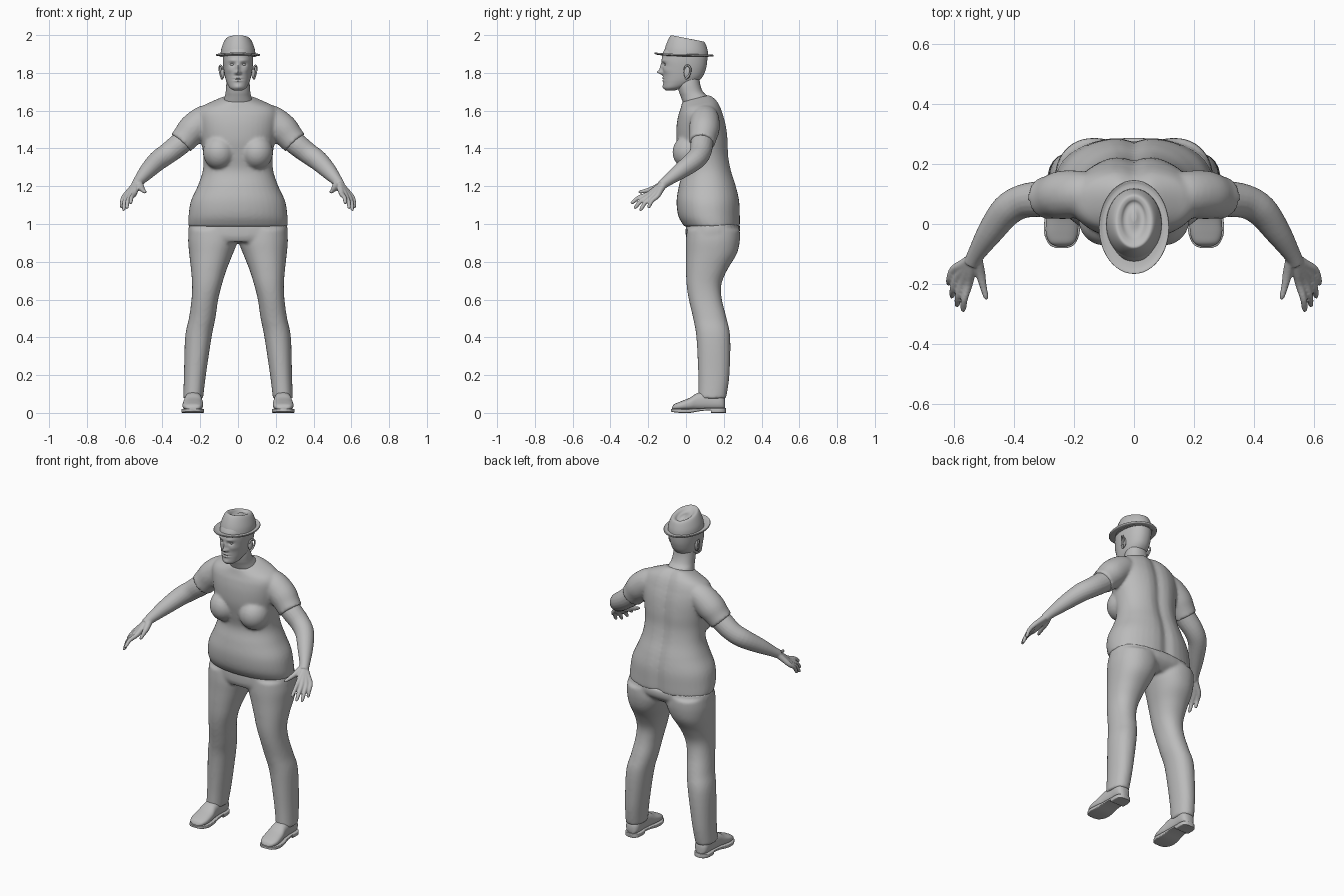
import bpy, bmesh, math
from mathutils import Vector, Matrix

grey = bpy.data.materials.new("plain grey")
grey.diffuse_color = (0.5, 0.5, 0.5, 1)


def spline(rows, k):
    """Catmull-Rom samples through rows of numbers"""
    out, n = [], len(rows)
    for i in range(n - 1):
        quad = zip(rows[max(i - 1, 0)], rows[i], rows[i + 1], rows[min(i + 2, n - 1)])
        quad = list(quad)
        for j in range(k):
            t = j / k
            out.append([.5 * (2*q + (r-p)*t + (2*p-5*q+4*r-s)*t*t + (3*q-p-3*r+s)*t**3)
                        for p, q, r, s in quad])
    return out + [list(rows[-1])]


def skin(bm, rings):
    """Bridge point rings and cap both ends"""
    vs = [[bm.verts.new(p) for p in ring] for ring in rings]
    n = len(vs[0])
    for a, b in zip(vs, vs[1:]):
        for i in range(n):
            bm.faces.new((a[i], a[(i+1) % n], b[(i+1) % n], b[i]))
    bm.faces.new(vs[0])
    bm.faces.new(vs[-1])


def loft(bm, rows, axis='z', s=1, p=2.2, n=40, k=5, fix=None):
    """Superelliptic sections, rows of (position, centre x, half width, low, high)"""
    rings = []
    for t, c, h, lo, hi in spline(rows, k):
        ring = []
        for i in range(n):
            a = 2 * math.pi * i / n
            ca, sa = math.cos(a), math.sin(a)
            u = s * c + h * math.copysign(abs(ca) ** (2/p), ca)
            v = (lo+hi)/2 + (hi-lo)/2 * math.copysign(abs(sa) ** (2/p), sa)
            pt = Vector((u, v, t) if axis == 'z' else (u, t, v))
            ring.append(fix(pt) if fix else pt)
        rings.append(ring)
    skin(bm, rings)


def tube(bm, rows, s=1, ref=(0, 0, 1), n=20, k=4):
    """Round tube along rows of (x, y, z, radius)"""
    pts = spline(rows, k)
    rings = []
    for i, (x, y, z, r) in enumerate(pts):
        d = Vector(pts[min(i+1, len(pts)-1)][:3]) - Vector(pts[max(i-1, 0)][:3])
        side = d.cross(Vector(ref)).normalized()
        up = side.cross(d).normalized()
        ring = [Vector((x, y, z)) + r * (math.cos(a) * side + math.sin(a) * up)
                for a in (2*math.pi*j/n for j in range(n))]
        rings.append([Vector((s*q.x, q.y, q.z)) for q in ring])
    skin(bm, rings)


def ball(bm, loc, size):
    bmesh.ops.create_uvsphere(bm, u_segments=24, v_segments=16, radius=1,
                              matrix=Matrix.Translation(loc) @ Matrix.Diagonal((*size, 1)))


def finish(bm, name, voxel=0, smooth=0, mirror=False):
    bmesh.ops.recalc_face_normals(bm, faces=bm.faces)
    me = bpy.data.meshes.new(name)
    bm.to_mesh(me)
    bm.free()
    me.materials.append(grey)
    ob = bpy.data.objects.new(name, me)
    bpy.context.collection.objects.link(ob)
    bpy.ops.object.select_all(action='DESELECT')
    ob.select_set(True)
    bpy.context.view_layer.objects.active = ob
    bpy.ops.object.shade_smooth_by_angle(angle=math.radians(50))
    if voxel:
        m = ob.modifiers.new("fuse", 'REMESH')
        m.mode, m.voxel_size, m.use_smooth_shade = 'VOXEL', voxel, True
    if smooth:
        m = ob.modifiers.new("soften", 'SMOOTH')
        m.factor, m.iterations = 0.5, smooth
    if mirror:
        m = ob.modifiers.new("mirror", 'MIRROR')
        m.use_mirror_merge = False


# Shirt: torso with spine groove and sloping neckline, bust, sleeves
def shirt_shape(p):
    if p.y > .1:
        p.y -= .018 * math.exp(-(p.x / .035) ** 2)
    p.z += max(0, min(1, (p.z - 1.58) / .08)) * (p.y - .07) * .25
    return p

bm = bmesh.new()
loft(bm, [(.985, 0, .262, -.008, .29), (1.04, 0, .262, -.04, .29), (1.12, 0, .25, -.05, .287),
          (1.2, 0, .214, -.038, .27), (1.28, 0, .187, -.02, .245), (1.36, 0, .184, -.035, .23),
          (1.44, 0, .195, -.05, .227), (1.52, 0, .208, -.05, .217), (1.58, 0, .212, -.04, .2),
          (1.62, 0, .19, -.03, .18), (1.645, 0, .14, -.025, .16), (1.67, 0, .08, -.02, .135)],
     fix=shirt_shape)
for s in (1, -1):
    ball(bm, (s * .1, .02, 1.38), (.086, .092, .092))
    tube(bm, [(.1, .1, 1.57, .06), (.17, .1, 1.555, .076), (.235, .097, 1.505, .081),
              (.275, .09, 1.46, .073), (.302, .085, 1.43, .069)], s)
finish(bm, "shirt", .009, 5)

# Trousers: two legs and a hip section
bm = bmesh.new()
for s in (1, -1):
    legs = [(.075, .185, .29, .065, .212), (.2, .17, .286, .065, .23), (.4, .14, .28, .055, .234),
            (.5, .12, .26, .038, .215), (.6, .105, .246, .015, .19), (.68, .085, .243, .003, .187),
            (.76, .06, .249, 0, .22), (.84, .028, .258, 0, .268), (.91, .002, .264, 0, .285),
            (.97, .005, .26, .005, .285)]
    loft(bm, [(z, (a+b)/2, (b-a)/2, f, r) for z, a, b, f, r in legs], s=s)
loft(bm, [(.905, 0, .2, .01, .23), (.93, 0, .255, 0, .265), (.96, 0, .264, -.002, .285),
          (1.0, 0, .258, 0, .285)], p=2.4)
finish(bm, "trousers", .009, 4)

# Arms with hands
bm = bmesh.new()
tube(bm, [(.22, .1, 1.5, .055), (.30, .085, 1.43, .06), (.37, .075, 1.375, .056),
          (.425, .043, 1.335, .053), (.48, -.03, 1.28, .043), (.525, -.1, 1.228, .029),
          (.54, -.13, 1.205, .026)])
knuckles = [(.55, -.2, 1.158), (.57, -.192, 1.15), (.587, -.175, 1.146), (.6, -.152, 1.148)]
tips = [(.57, -.292, 1.11), (.59, -.275, 1.083), (.607, -.245, 1.072), (.618, -.202, 1.085)]
for kn, tip in zip(knuckles, tips):
    kn, tip, wrist = Vector(kn), Vector(tip), Vector((.535, -.115, 1.215))
    mid = kn.lerp(tip, .5) + Vector((.004, -.004, .006))
    tube(bm, [(*wrist, .02), (*wrist.lerp(kn, .5), .017), (*kn, .014), (*mid, .0115),
              (*kn.lerp(tip, .88), .0095), (*tip, .005)], n=14)
tube(bm, [(.525, -.11, 1.22, .02), (.512, -.16, 1.192, .017), (.502, -.205, 1.178, .012),
          (.493, -.24, 1.17, .009), (.49, -.252, 1.168, .004)], n=14)
finish(bm, "arms", .0045, 3, mirror=True)

# Head: face relief as bumps (x, z, width, height, depth)
relief = [(0, 1.803, .011, .011, .026), (0, 1.825, .009, .022, .014), (.012, 1.8, .007, .007, .01),
          (.03, 1.866, .022, .008, .005), (.03, 1.845, .014, .009, -.011),
          (.045, 1.815, .018, .016, .005), (0, 1.773, .02, .005, .006),
          (0, 1.766, .022, .003, -.004), (0, 1.758, .018, .005, .006), (0, 1.725, .02, .013, .006)]

def face(p):
    if p.y < -.02:
        x, z = abs(p.x), p.z
        p.y -= sum(d * math.exp(-((x-bx)/w)**2 - ((z-bz)/h)**2) for bx, bz, w, h, d in relief)
    return p

bm = bmesh.new()
loft(bm, [(1.708, 0, .025, -.108, -.055), (1.722, 0, .045, -.117, -.01), (1.75, 0, .06, -.12, .055),
          (1.78, 0, .069, -.121, .088), (1.82, 0, .076, -.124, .105), (1.86, 0, .08, -.128, .112),
          (1.9, 0, .08, -.124, .112), (1.93, 0, .074, -.11, .1)], n=80, k=8, fix=face)
finish(bm, "head")

bm = bmesh.new()
loft(bm, [(1.6, 0, .09, 0, .16), (1.645, 0, .079, -.017, .14), (1.675, 0, .07, -.028, .118),
          (1.7, 0, .065, -.037, .09), (1.74, 0, .062, -.045, .075), (1.79, 0, .055, -.04, .07)])
finish(bm, "neck")

bm = bmesh.new()
ball(bm, (.03, -.104, 1.845), (.012, .012, .009))
finish(bm, "eyes", mirror=True)

# Ears: flat lobe with raised rim
bm = bmesh.new()
ball(bm, (.081, .006, 1.802), (.011, .018, .033))
tube(bm, [(.082, -.01, 1.815, .004), (.088, -.002, 1.835, .005), (.095, .013, 1.838, .005),
          (.098, .024, 1.82, .005), (.093, .018, 1.79, .005), (.084, -.002, 1.768, .006)],
     ref=(1, 0, 0), n=10)
finish(bm, "ears", mirror=True)

# Hat: crown sloping backwards with a sunken top, and a curled brim
def slope(p):
    p.z -= .2 * p.y * max(0, (p.z - 1.885) / .1)
    return p

bm = bmesh.new()
loft(bm, [(1.885, 0, .093, -.12, .118), (1.92, 0, .09, -.112, .116), (1.95, 0, .081, -.1, .11),
          (1.975, 0, .069, -.086, .102), (1.984, 0, .058, -.076, .094), (1.98, 0, .045, -.06, .082),
          (1.97, 0, .034, -.04, .072), (1.968, 0, .022, -.02, .06), (1.975, 0, .008, .01, .04)],
     p=2, n=48, fix=slope)
finish(bm, "hat_crown")

def curl(p):
    p.z += .5 * p.x ** 2 + (.55 if p.y < 0 else .15) * p.y ** 2
    return p

bm = bmesh.new()
loft(bm, [(1.892, 0, .088, -.112, .112), (1.89, 0, .104, -.145, .133), (1.893, 0, .115, -.163, .144),
          (1.888, 0, .117, -.166, .146), (1.884, 0, .114, -.162, .143), (1.883, 0, .104, -.145, .133),
          (1.884, 0, .088, -.112, .112)], p=2, n=48, k=3, fix=curl)
finish(bm, "hat_brim")

# Shoes: uppers, then soles with a heel step
bm = bmesh.new()
loft(bm, [(-.074, .24, .018, .018, .03), (-.062, .24, .04, .016, .046), (-.03, .24, .053, .014, .06),
          (.02, .238, .053, .014, .08), (.06, .237, .047, .014, .105), (.12, .236, .043, .014, .115),
          (.175, .235, .043, .014, .11), (.198, .235, .034, .016, .09), (.207, .235, .018, .02, .07)],
     axis='y', p=2.5)
finish(bm, "shoe_uppers", mirror=True)

bm = bmesh.new()
loft(bm, [(-.08, .24, .018, .008, .02), (-.068, .24, .042, .004, .022), (-.03, .24, .059, 0, .022),
          (.02, .239, .058, 0, .022), (.08, .237, .05, .01, .024), (.13, .236, .047, .012, .026),
          (.134, .236, .047, 0, .026), (.18, .236, .047, 0, .026), (.203, .235, .036, 0, .026),
          (.212, .235, .018, 0, .026)], axis='y', p=7)
finish(bm, "shoe_soles", mirror=True)
